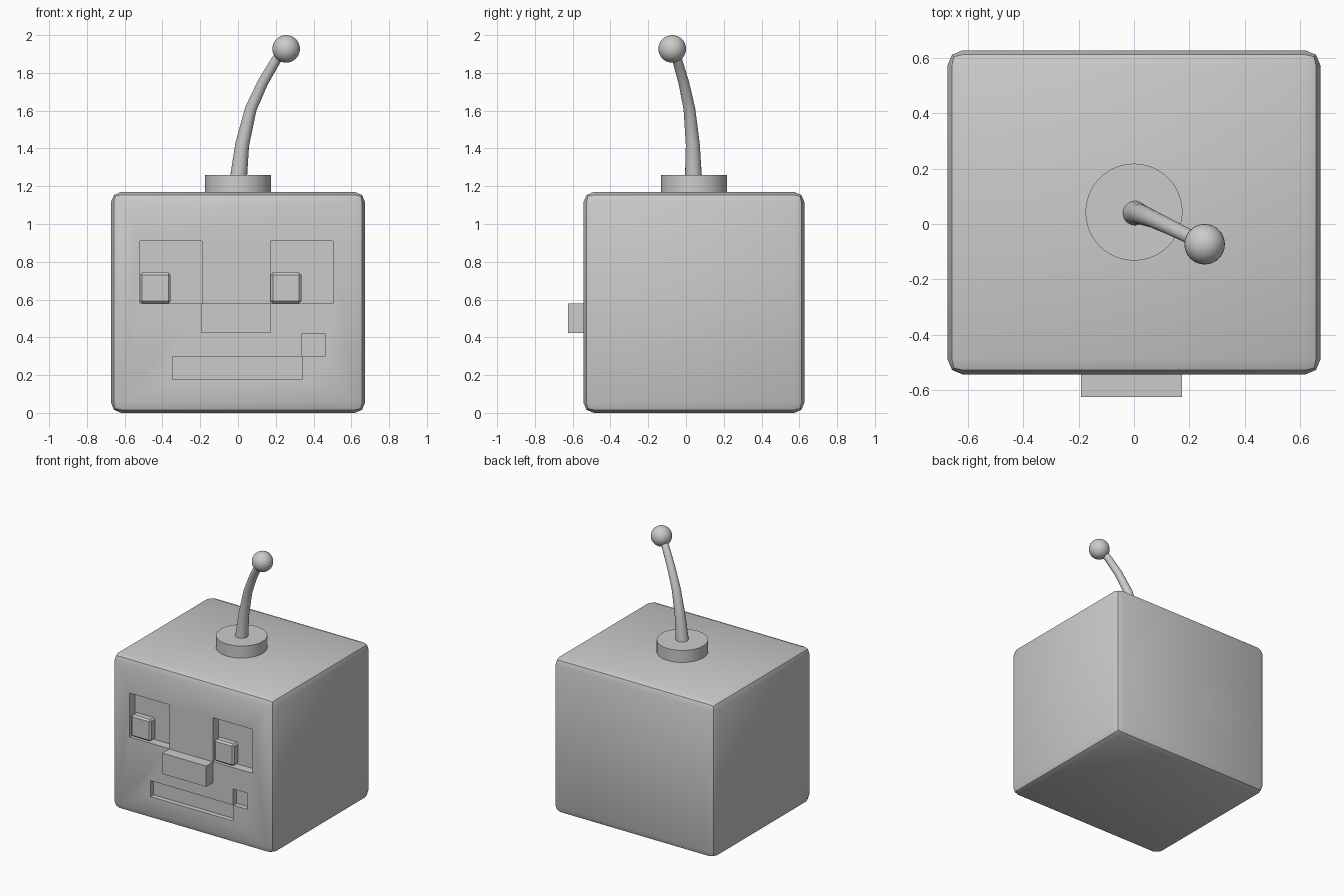
import bpy, bmesh
from mathutils import Vector

if "Cube" in bpy.data.objects:
    bpy.data.objects.remove(bpy.data.objects["Cube"])


def box(name, x, y, z, bevel=0.0, segments=1):
    """Box from (min, max) ranges with optional rounded edges."""
    bm = bmesh.new()
    bmesh.ops.create_cube(bm, size=1)
    for v in bm.verts:
        v.co = Vector([(a + b) / 2 + c * (b - a) for (a, b), c in zip((x, y, z), v.co)])
    if bevel:
        bmesh.ops.bevel(bm, geom=bm.edges[:], offset=bevel, segments=segments,
                        profile=0.5, affect='EDGES')
    return finish(name, bm)


def finish(name, bm):
    bmesh.ops.recalc_face_normals(bm, faces=bm.faces[:])
    mesh = bpy.data.meshes.new(name)
    bm.to_mesh(mesh)
    bm.free()
    ob = bpy.data.objects.new(name, mesh)
    bpy.context.collection.objects.link(ob)
    return ob


def activate(ob):
    bpy.ops.object.select_all(action='DESELECT')
    ob.select_set(True)
    bpy.context.view_layer.objects.active = ob


def smooth(ob, angle=0.6):
    activate(ob)
    bpy.ops.object.shade_smooth_by_angle(angle=angle)


def carve(ob, x, z, depth):
    """Cut a rectangular recess into the front."""
    cutter = box("cutter", x, (-0.8, FRONT + depth), z)
    cutter.hide_render = True
    activate(ob)
    mod = ob.modifiers.new("recess", 'BOOLEAN')
    mod.operation, mod.solver, mod.object = 'DIFFERENCE', 'EXACT', cutter
    bpy.ops.object.modifier_apply(modifier=mod.name)
    bpy.data.objects.remove(cutter)


FRONT = -0.543

# Head block
head = box("head", (-0.673, 0.673), (FRONT, 0.627), (0, 1.17), 0.055, 2)

# Eye sockets with raised pupils
for side, left in (("left", -0.52), ("right", 0.172)):
    carve(head, (left, left + 0.33), (0.58, 0.91), 0.065)
    smooth(box(side + "_pupil", (left, left + 0.163), (FRONT + 0.012, FRONT + 0.08),
               (0.58, 0.743), 0.012))

# Mouth: long slot and raised smile corner
carve(head, (-0.347, 0.34), (0.178, 0.298), 0.037)
carve(head, (0.34, 0.46), (0.298, 0.42), 0.037)
smooth(head)

# Nose
box("nose", (-0.192, 0.173), (-0.625, -0.5), (0.422, 0.578))

# Antenna base
bm = bmesh.new()
bmesh.ops.create_cone(bm, cap_ends=True, segments=48, radius1=0.175, radius2=0.175, depth=0.12)
bmesh.ops.translate(bm, verts=bm.verts, vec=(0, 0.043, 1.2))
smooth(finish("antenna_base", bm))

# Bent, tapering antenna stalk: x, y, z, radius
path = [(0.0, 0.04, 1.22, 0.046), (0.022, 0.036, 1.42, 0.037), (0.068, 0.018, 1.61, 0.031),
        (0.132, -0.012, 1.75, 0.028), (0.203, -0.047, 1.87, 0.026), (0.255, -0.073, 1.93, 0.026)]
bm = bmesh.new()
rings = []
for i, (x, y, z, r) in enumerate(path):
    a = Vector(path[max(i - 1, 0)][:3])
    b = Vector(path[min(i + 1, len(path) - 1)][:3])
    rot = Vector((0, 0, 1)).rotation_difference((b - a).normalized())
    ring = bmesh.ops.create_circle(bm, segments=20, radius=r)["verts"]
    for v in ring:
        v.co = rot @ v.co + Vector((x, y, z))
    rings.append(ring)
for lo, hi in zip(rings, rings[1:]):
    for k in range(20):
        n = (k + 1) % 20
        bm.faces.new((lo[k], lo[n], hi[n], hi[k]))
for ring in (rings[0], rings[-1]):
    bm.faces.new(ring)
smooth(finish("antenna_stalk", bm))

# Antenna ball
bm = bmesh.new()
bmesh.ops.create_uvsphere(bm, u_segments=32, v_segments=16, radius=0.073)
bmesh.ops.translate(bm, verts=bm.verts, vec=(0.255, -0.073, 1.927))
smooth(finish("antenna_ball", bm))
